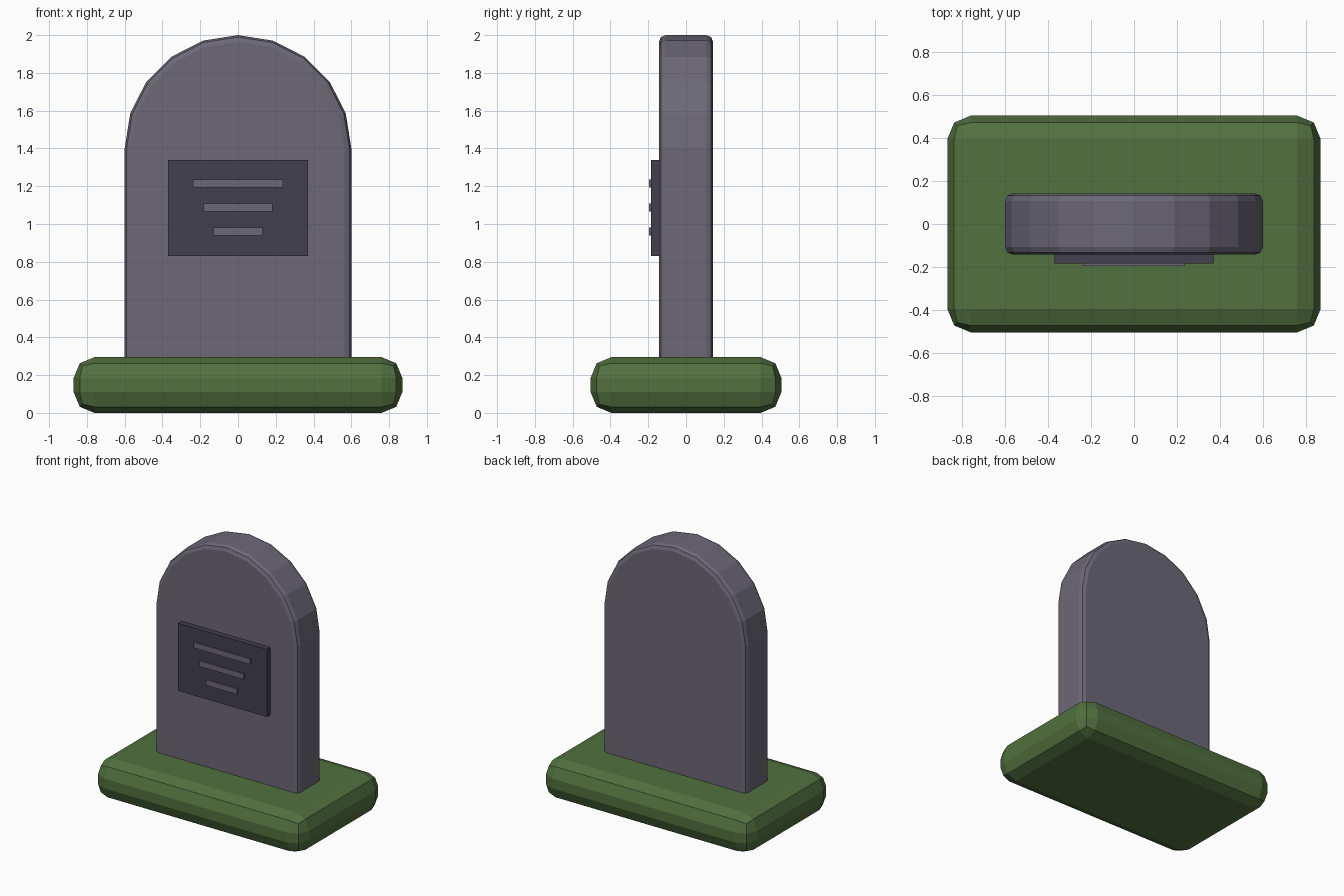
import bpy, bmesh, math

if "Cube" in bpy.data.objects:
    bpy.data.objects.remove(bpy.data.objects["Cube"])


def material(name, rgb):
    m = bpy.data.materials.new(name)
    m.diffuse_color = (*rgb, 1)
    m.use_nodes = True
    m.node_tree.nodes["Principled BSDF"].inputs["Base Color"].default_value = m.diffuse_color
    return m


STONE = material("stone", (0.15, 0.14, 0.185))
DARK = material("dark_stone", (0.055, 0.05, 0.075))
GRASS = material("grass", (0.085, 0.165, 0.05))


def prism(name, outline, y0, y1, mat, bevel=0):
    """Extrude an x-z outline from y0 to y1, with optional rounded edges."""
    bm = bmesh.new()
    face = bm.faces.new([bm.verts.new((x, y0, z)) for x, z in outline])
    ext = bmesh.ops.extrude_face_region(bm, geom=[face])
    verts = [v for v in ext["geom"] if isinstance(v, bmesh.types.BMVert)]
    bmesh.ops.translate(bm, verts=verts, vec=(0, y1 - y0, 0))
    bmesh.ops.recalc_face_normals(bm, faces=bm.faces)
    mesh = bpy.data.meshes.new(name)
    bm.to_mesh(mesh)
    bm.free()
    mesh.materials.append(mat)
    obj = bpy.data.objects.new(name, mesh)
    bpy.context.collection.objects.link(obj)
    if bevel:
        mod = obj.modifiers.new("bevel", "BEVEL")
        mod.width = bevel
        mod.segments = 2
        mod.limit_method = 'ANGLE'
        mod.angle_limit = math.radians(30)
    return obj


def rect(half, z0, z1):
    return [(-half, z0), (half, z0), (half, z1), (-half, z1)]


# Grassy mound
prism("mound", rect(0.87, 0, 0.295), -0.505, 0.505, GRASS, 0.11)

# Round-topped slab, sunk into the mound
arch = [(0.6 * math.cos(math.pi * i / 10), 1.4 + 0.6 * math.sin(math.pi * i / 10))
        for i in range(11)]
prism("slab", [(-0.6, 0.2), (0.6, 0.2)] + arch, -0.143, 0.143, STONE, 0.035)

# Plaque with three raised bars
prism("plaque", rect(0.37, 0.83, 1.34), -0.185, -0.13, DARK)
for i, (half, z) in enumerate([(0.237, 1.215), (0.183, 1.088), (0.13, 0.96)]):
    prism(f"plaque_bar_{i + 1}", rect(half, z - 0.021, z + 0.021), -0.195, -0.17, STONE)
